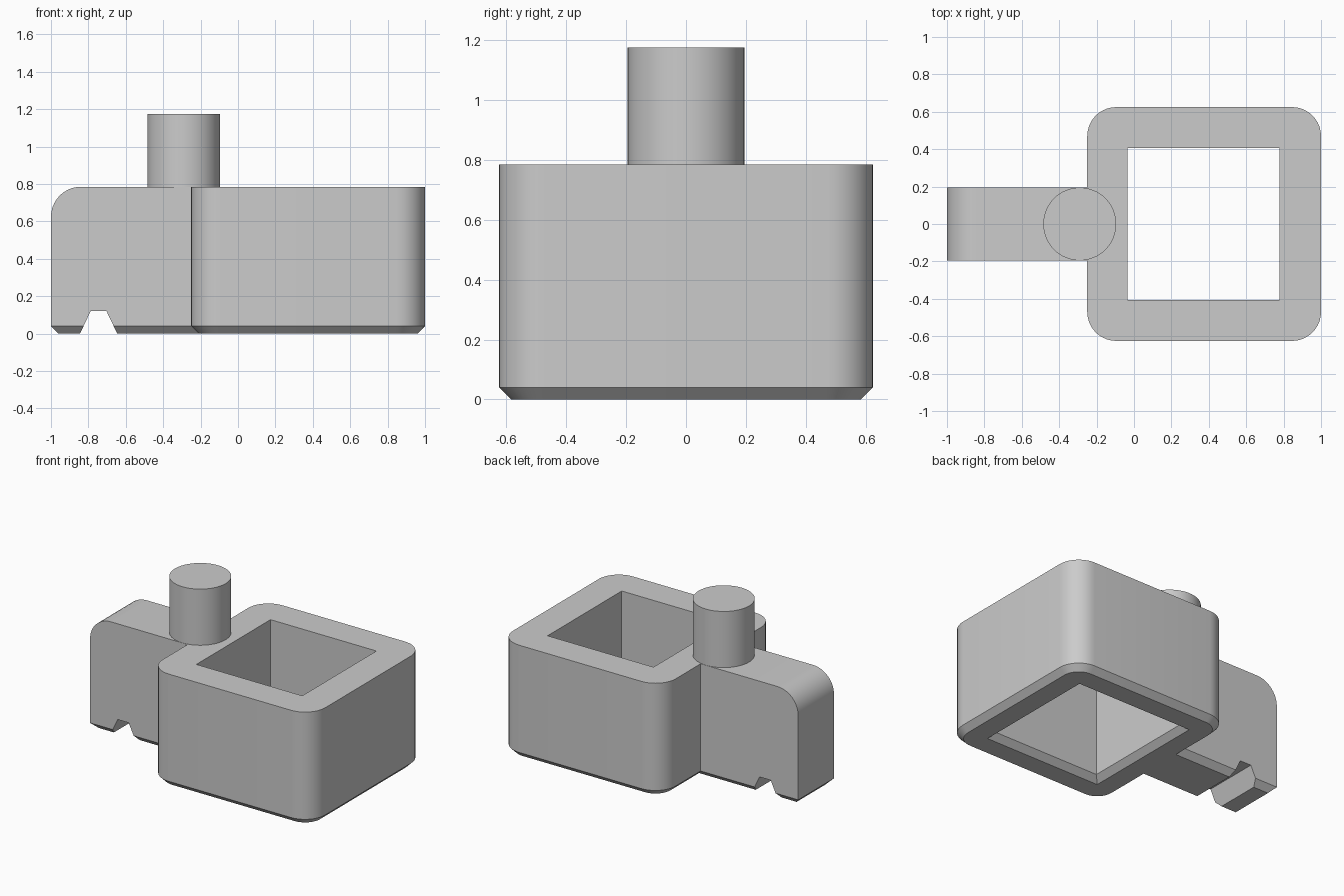
import bpy, bmesh

if "Cube" in bpy.data.objects:
    bpy.data.objects.remove(bpy.data.objects["Cube"])

HEIGHT = 0.785
CHAMFER = 0.04

grey = bpy.data.materials.new("plain grey")
grey.use_nodes = True
colour = (0.6, 0.6, 0.6, 1)
grey.diffuse_color = colour
grey.node_tree.nodes["Principled BSDF"].inputs["Base Color"].default_value = colour


def finish(name, bm):
    bmesh.ops.recalc_face_normals(bm, faces=bm.faces)
    mesh = bpy.data.meshes.new(name)
    bm.to_mesh(mesh)
    bm.free()
    mesh.materials.append(grey)
    obj = bpy.data.objects.new(name, mesh)
    bpy.context.collection.objects.link(obj)
    return obj


def loft(name, loops):
    """Solid skinned through a stack of matching point loops."""
    bm = bmesh.new()
    rings = [[bm.verts.new(p) for p in loop] for loop in loops]
    for a, b in zip(rings, rings[1:]):
        for i in range(len(a)):
            j = (i + 1) % len(a)
            bm.faces.new((a[i], a[j], b[j], b[i]))
    bm.faces.new(rings[0])
    bm.faces.new(rings[-1])
    return finish(name, bm)


def box(x0, x1, half_y):
    bm = bmesh.new()
    bmesh.ops.create_cube(bm, size=1)
    for v in bm.verts:
        v.co.x = x1 if v.co.x > 0 else x0
        v.co.y *= 2 * half_y
        v.co.z = HEIGHT if v.co.z > 0 else 0
    return bm


def bevel(bm, rule, size, segments=1):
    edges = [e for e in bm.edges if all(rule(v.co) for v in e.verts)]
    bmesh.ops.bevel(bm, geom=edges, offset=size, segments=segments,
                    profile=0.5, affect='EDGES', clamp_overlap=False)


def combine(target, other, operation):
    mod = target.modifiers.new("combine", 'BOOLEAN')
    mod.operation, mod.solver, mod.object = operation, 'EXACT', other
    bpy.context.view_layer.update()
    graph = bpy.context.evaluated_depsgraph_get()
    mesh = bpy.data.meshes.new_from_object(target.evaluated_get(graph))
    target.modifiers.clear()
    target.data = mesh
    bpy.data.objects.remove(other)


def smooth(obj):
    bpy.ops.object.select_all(action='DESELECT')
    obj.select_set(True)
    bpy.context.view_layer.objects.active = obj
    bpy.ops.object.shade_smooth_by_angle(angle=0.5)


# Square block with rounded uprights and a chamfered base
bm = box(-0.25, 1, 0.625)
upright = [e for e in bm.edges if abs(e.verts[0].co.z - e.verts[1].co.z) > 0.1]
bmesh.ops.bevel(bm, geom=upright, offset=0.155, segments=10, profile=0.5, affect='EDGES')
bevel(bm, lambda c: c.z < 0.001, CHAMFER)
holder = finish("holder_body", bm)

# Arm with a rounded top end and a chamfered base
bm = box(-1, -0.15, 0.196)
bevel(bm, lambda c: c.x < -0.99 and c.z > 0.7, 0.16, 10)
base = [e for e in bm.edges if all(v.co.z < 0.001 for v in e.verts)
        and any(v.co.x < -0.9 for v in e.verts)]
bmesh.ops.bevel(bm, geom=base, offset=CHAMFER, segments=1, affect='EDGES')
arm = finish("arm", bm)

# Notch under the arm
notch_profile = [(-0.868, -0.05), (-0.788, 0.12), (-0.703, 0.12), (-0.622, -0.05)]
notch = loft("notch_cutter", [[(x, y, z) for x, z in notch_profile] for y in (-0.4, 0.4)])
combine(arm, notch, 'DIFFERENCE')
combine(holder, arm, 'UNION')


# Square opening, flared at the bottom
def square(grow, z):
    h = 0.407 + grow
    return [(0.372 + sx * h, sy * h, z) for sx, sy in ((-1, -1), (1, -1), (1, 1), (-1, 1))]


opening = loft("opening_cutter", [square(2 * CHAMFER, -CHAMFER), square(0, CHAMFER),
                                  square(0, HEIGHT + 0.2)])
combine(holder, opening, 'DIFFERENCE')
smooth(holder)

# Round peg on top of the arm
bm = bmesh.new()
bmesh.ops.create_cone(bm, cap_ends=True, segments=64, radius1=0.195, radius2=0.195, depth=0.475)
bmesh.ops.translate(bm, verts=bm.verts, vec=(-0.29, 0, 1.175 - 0.475 / 2))
smooth(finish("peg", bm))
